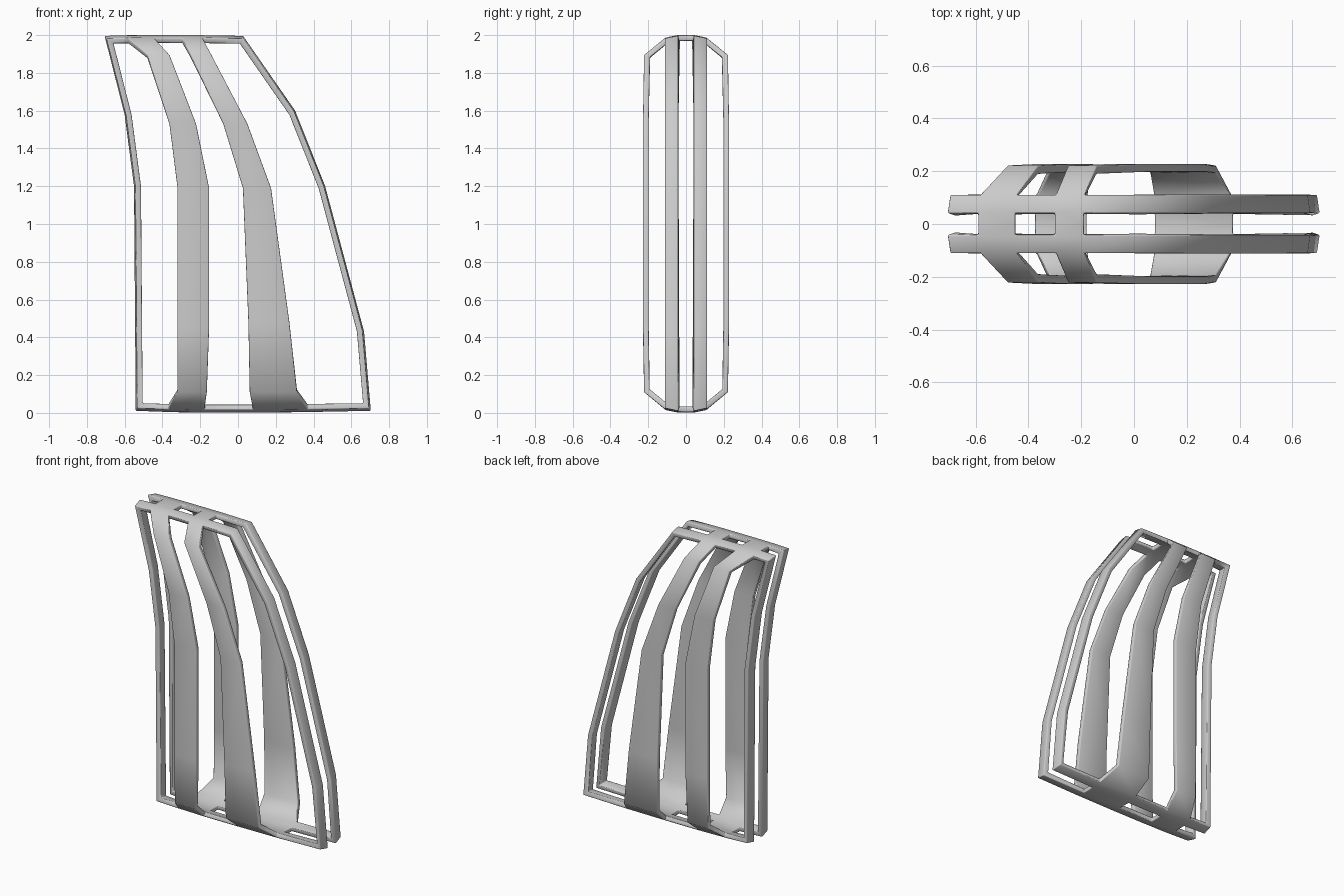
import bpy, bmesh
from math import radians

if "Cube" in bpy.data.objects:
    bpy.data.objects.remove(bpy.data.objects["Cube"])

# Side profile (x, z) of the long hoops, starting at the lower left corner
profile = [(-.542, .01), (-.375, .004), (-.18, .002), (.08, .002), (.375, .004), (.704, .01),
           (.668, .43), (.462, 1.2), (.303, 1.6), (.027, 1.997),
           (-.19, 2), (-.30, 2), (-.45, 2), (-.59, 2), (-.707, 1.997),
           (-.601, 1.58), (-.551, 1.2)]
# Upright straps: hoop joints (bottom left, bottom right, top left, top right)
# and stations (y, z, left x, right x)
straps = [
    ((1, 2, 13, 12), [(.222, .11, -.32, -.165), (.228, .45, -.32, -.153),
                      (.228, 1.19, -.32, -.153), (.228, 1.53, -.363, -.222),
                      (.222, 1.895, -.48, -.362)]),
    ((3, 4, 11, 10), [(.222, .11, .062, .312), (.228, .48, .055, .272),
                      (.228, 1.19, .026, .175), (.228, 1.53, -.078, .05),
                      (.222, 1.895, -.25, -.14)]),
]

bm = bmesh.new()


def vert(x, y, z):
    return bm.verts.new((x, y, z))


# Hoop on the back half; its outer edge sits slightly inward
inner = [vert(x, .042, z) for x, z in profile]
outer = [vert(x * .985, .112, 1 + (z - 1) * .985) for x, z in profile]
n = len(profile)
for i in range(n):
    j = (i + 1) % n
    bm.faces.new((inner[i], inner[j], outer[j], outer[i]))

# Straps running over the hoop, with bridges to the middle plane
for (bl, br, tl, tr), stations in straps:
    rows = [(outer[bl], outer[br])]
    rows += [(vert(l, y, z), vert(r, y, z)) for y, z, l, r in stations]
    rows.append((outer[tl], outer[tr]))
    for (a, b), (c, d) in zip(rows, rows[1:]):
        bm.faces.new((a, b, d, c))
    for a, b in ((bl, br), (tl, tr)):
        mid = [vert(inner[k].co.x, 0, inner[k].co.z) for k in (a, b)]
        bm.faces.new((inner[a], inner[b], mid[1], mid[0]))

# Mirror to the front half and join
bmesh.ops.mirror(bm, geom=bm.verts[:] + bm.edges[:] + bm.faces[:],
                 axis='Y', merge_dist=.0001)
bmesh.ops.remove_doubles(bm, verts=bm.verts[:], dist=.0001)
bmesh.ops.recalc_face_normals(bm, faces=bm.faces[:])

mesh = bpy.data.meshes.new("strap_cage")
bm.to_mesh(mesh)
bm.free()
cage = bpy.data.objects.new("strap_cage", mesh)
bpy.context.collection.objects.link(cage)

# Wall thickness and softened edges
solid = cage.modifiers.new("thickness", 'SOLIDIFY')
solid.thickness = .03
solid.offset = -1
solid.use_even_offset = True
soft = cage.modifiers.new("soft_edges", 'BEVEL')
soft.width = .005
soft.segments = 2
soft.limit_method = 'ANGLE'
soft.angle_limit = radians(60)

bpy.context.view_layer.objects.active = cage
cage.select_set(True)
bpy.ops.object.shade_smooth_by_angle(angle=radians(40))
